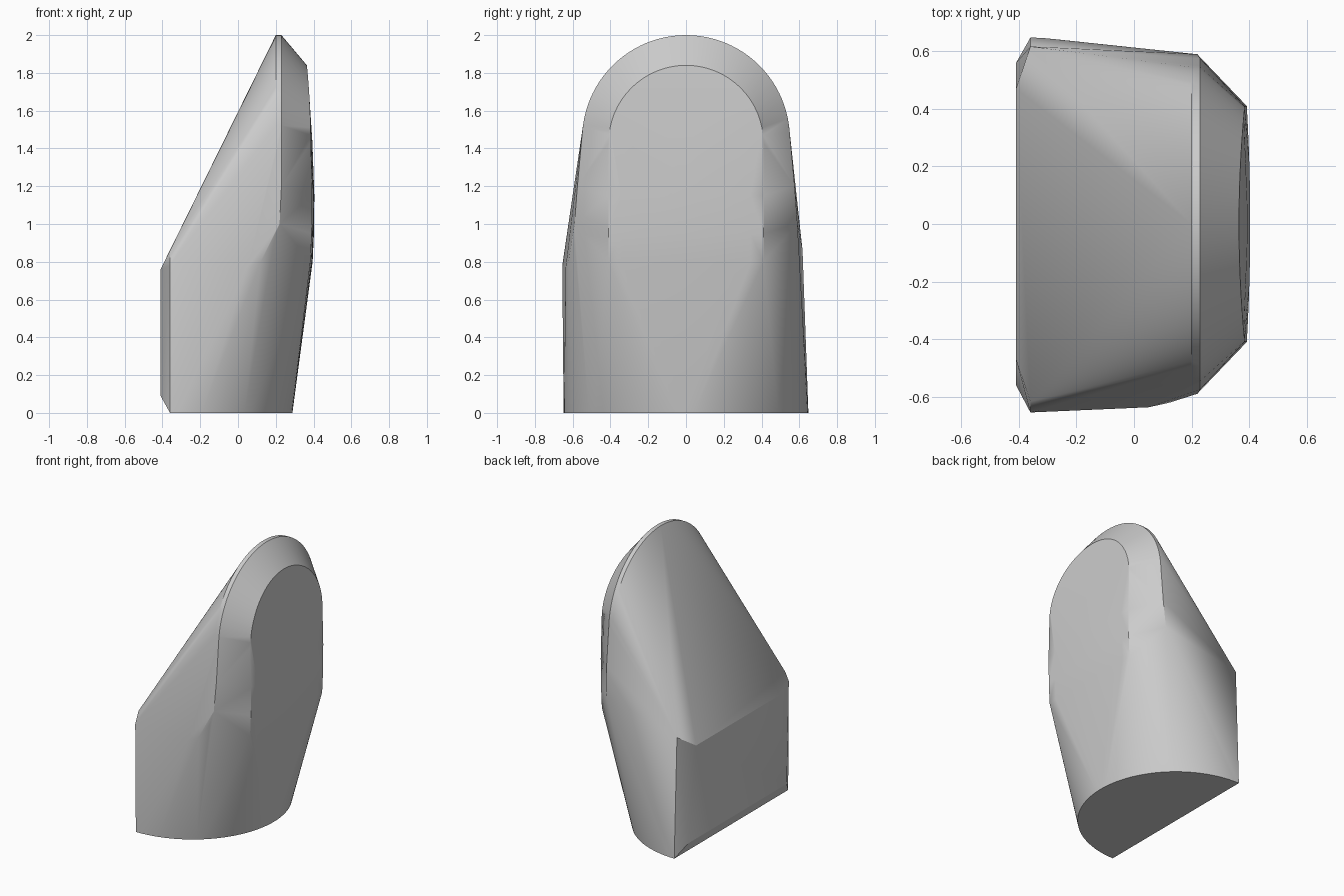
import bpy, bmesh, math

cube = bpy.data.objects.get("Cube")
if cube:
    bpy.data.objects.remove(cube)

grey = bpy.data.materials.new("plain_grey")
grey.use_nodes = True
colour = (0.6, 0.6, 0.6, 1)
grey.diffuse_color = colour
grey.node_tree.nodes["Principled BSDF"].inputs["Base Color"].default_value = colour


def half_circle(radius, steps):
    """Offsets along and across a half circle."""
    for i in range(steps + 1):
        a = math.pi * i / steps
        yield radius * math.cos(a), radius * math.sin(a)


points = []

# Half-round foot
for y, x in half_circle(0.648, 48):
    points.append((x - 0.36, y, 0))

# Round-topped rim, as two close arches that make a narrow ridge
for x in (0.2, 0.23):
    for y, z in half_circle(0.55, 48):
        points.append((x, y, 1.45 + z))

# Gently bulged back face with a round top
for y, z in half_circle(0.41, 32):
    points.append((0.385 - 0.12 * z * z, y, 1.43 + z))
for z, x in ((1.43, 0.394), (1.15, 0.404), (0.95, 0.402), (0.8, 0.395)):
    for i in range(-6, 7):
        t = i / 6
        points.append((x - 0.012 * t * t, 0.41 * t, z))

for side in (-1, 1):
    # Lower ends of the rim
    points += [(0.22, side * 0.59, 1.0), (0.23, side * 0.575, 1.2)]
    # Front plate and its bevelled corners
    points += [(-0.41, side * 0.56, 0.09), (-0.41, side * 0.47, 0.76),
               (-0.36, side * 0.617, 0.86)]

# Fuller shoulder on one side
points += [(-0.36, -0.655, 0.78), (-0.12, -0.645, 0.77), (0.05, -0.637, 0.77),
           (0.12, -0.622, 0.8), (0.19, -0.592, 0.9)]

# Wrap one skin around all the sections
bm = bmesh.new()
for p in points:
    bm.verts.new(p)
hull = bmesh.ops.convex_hull(bm, input=bm.verts)
unused = {g for g in hull["geom_interior"] + hull["geom_unused"]
          if isinstance(g, bmesh.types.BMVert)}
bmesh.ops.delete(bm, geom=list(unused), context="VERTS")
bmesh.ops.dissolve_limit(bm, angle_limit=math.radians(0.5),
                         verts=bm.verts, edges=bm.edges)
bmesh.ops.recalc_face_normals(bm, faces=bm.faces)
mesh = bpy.data.meshes.new("wedge_body")
bm.to_mesh(mesh)
bm.free()
mesh.materials.append(grey)
body = bpy.data.objects.new("wedge_body", mesh)
bpy.context.collection.objects.link(body)

bpy.context.view_layer.objects.active = body
body.select_set(True)
bpy.ops.object.shade_smooth_by_angle(angle=math.radians(25))
